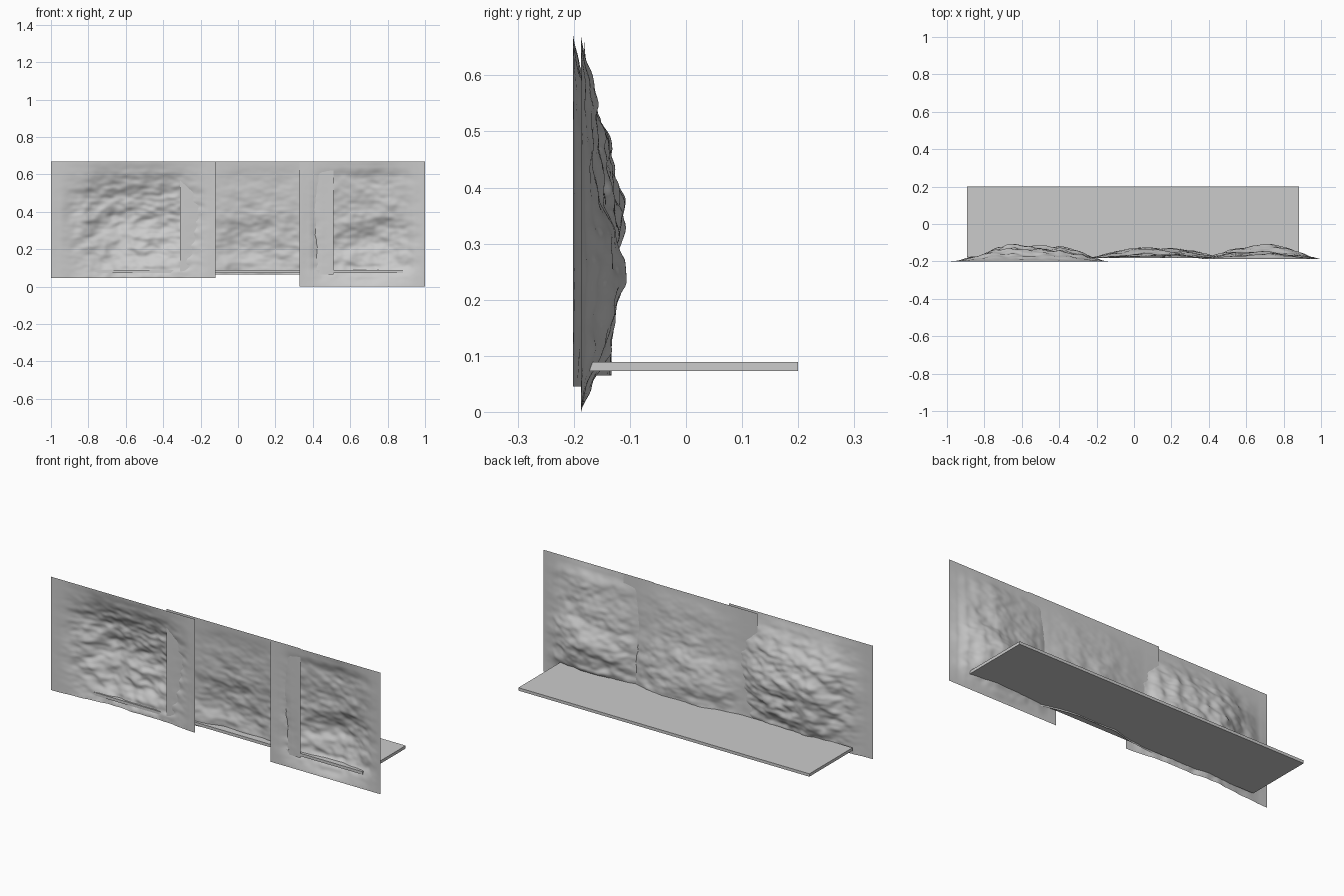
import bpy, bmesh
from mathutils import Vector, noise

if "Cube" in bpy.data.objects:
    bpy.data.objects.remove(bpy.data.objects["Cube"])


def profile(points, t):
    """Smoothly interpolated height profile."""
    for (a, ha), (b, hb) in zip(points, points[1:]):
        if t <= b:
            k = max(0.0, (t - a) / (b - a))
            k = 0.5 * k + 0.5 * k * k * (3 - 2 * k)
            return ha + (hb - ha) * k
    return points[-1][1]


def rock_panel(name, y, peak, xs, zs, seed, nx=110, nz=84):
    """Sheet in the XZ plane, pushed towards +y into a rocky bulge."""
    x0, x1, z0, z1 = xs[0][0], xs[-1][0], zs[0][0], zs[-1][0]
    bm = bmesh.new()
    rows = []
    for j in range(nz + 1):
        row = []
        for i in range(nx + 1):
            x = x0 + (x1 - x0) * i / nx
            z = z0 + (z1 - z0) * j / nz
            h = profile(xs, x) * profile(zs, z)
            p = Vector((x * 6, seed, z * 10))
            rough = 0.14 * noise.noise(p) + 0.13 * noise.noise(p * 2.1) \
                + 0.06 * noise.noise(p * 4.3)
            h += rough * min(1.0, h * 2.2)
            row.append(bm.verts.new((x, y + peak * max(h, 0), z)))
        rows.append(row)
    for a, b in zip(rows, rows[1:]):
        for i in range(nx):
            bm.faces.new((a[i + 1], a[i], b[i], b[i + 1]))
    mesh = bpy.data.meshes.new(name)
    bm.to_mesh(mesh)
    bm.free()
    mesh.shade_smooth()
    obj = bpy.data.objects.new(name, mesh)
    bpy.context.collection.objects.link(obj)
    return obj


# Left rock wall
rock_panel("rock_wall_left", -0.201, 0.09,
           [(-1, 0), (-0.95, 0.04), (-0.85, 0.33), (-0.72, 0.8), (-0.63, 1),
            (-0.52, 0.88), (-0.4, 0.88), (-0.3, 0.62), (-0.22, 0.24),
            (-0.16, 0.04), (-0.12, 0)],
           [(0.045, 0.3), (0.15, 0.6), (0.25, 0.88), (0.38, 1), (0.46, 0.8),
            (0.55, 0.4), (0.62, 0.12), (0.67, 0)], 3.3)

# Middle rock wall
rock_panel("rock_wall_middle", -0.182, 0.056,
           [(-0.31, 0), (-0.22, 0.1), (-0.1, 0.55), (0.02, 1), (0.2, 0.95),
            (0.3, 0.75), (0.38, 0.4), (0.45, 0.08), (0.51, 0)],
           [(0.065, 0.85), (0.2, 1), (0.28, 0.78), (0.4, 0.4), (0.55, 0.2),
            (0.67, 0)], 11.7)

# Right rock wall
rock_panel("rock_wall_right", -0.187, 0.076,
           [(0.33, 0), (0.38, 0.07), (0.45, 0.38), (0.55, 0.68), (0.65, 0.88),
            (0.73, 1), (0.82, 0.75), (0.9, 0.38), (0.95, 0.12), (1, 0)],
           [(0, 0), (0.05, 0.25), (0.11, 0.75), (0.23, 1), (0.32, 0.85),
            (0.4, 0.55), (0.5, 0.42), (0.58, 0.3), (0.64, 0.06), (0.67, 0)], 23.1)

# Floor slab
bpy.ops.mesh.primitive_cube_add(size=1, location=(-0.005, 0.012, 0.081))
slab = bpy.context.object
slab.name = "floor_slab"
slab.scale = (1.775, 0.376, 0.016)
